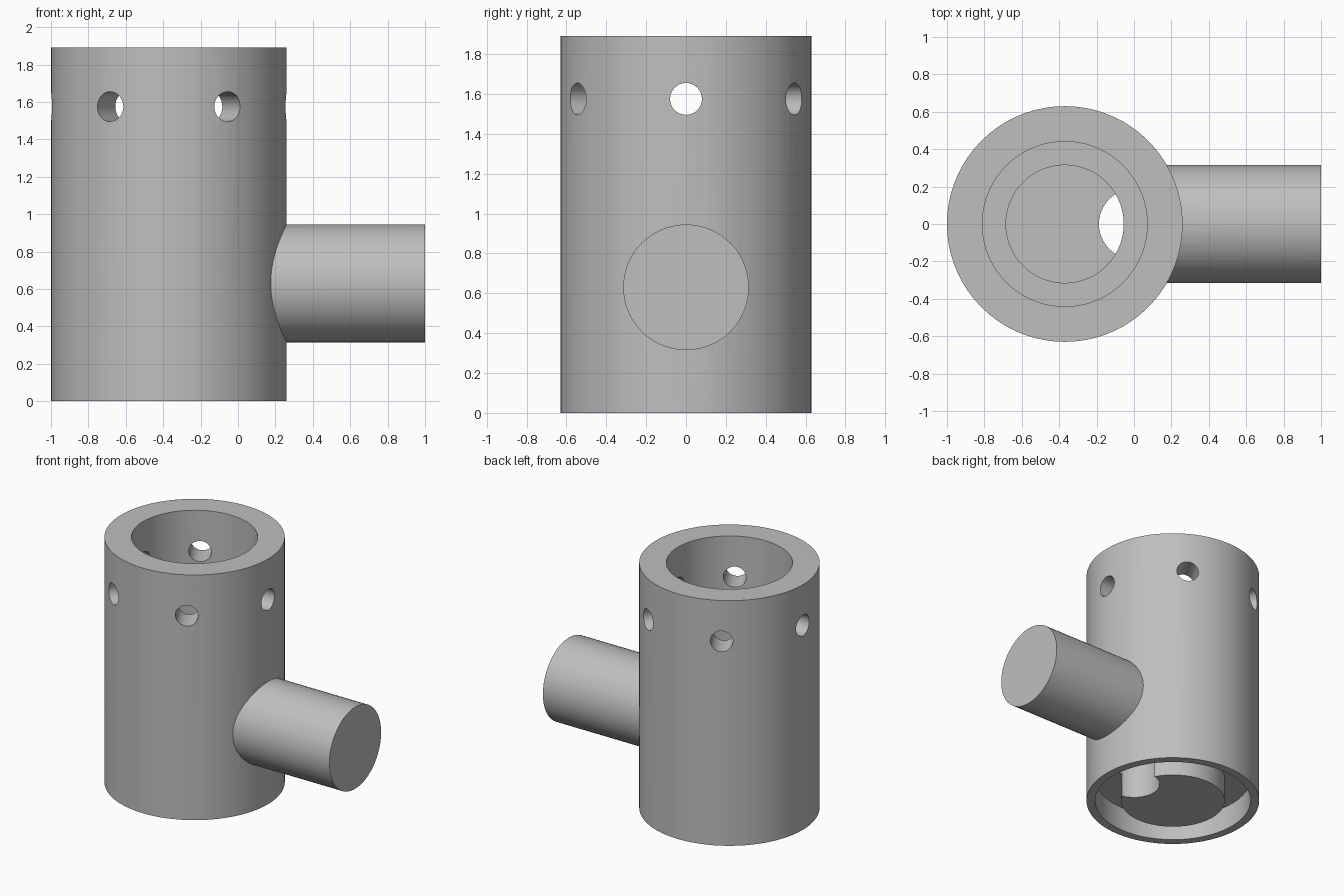
import bpy, bmesh
from math import pi, cos, sin, radians
from mathutils import Matrix, Vector

cube = bpy.data.objects.get("Cube")
if cube:
    bpy.data.objects.remove(cube, do_unlink=True)

U = 0.063            # design unit
CX = 10 * U - 1      # axis of the upright body

grey = bpy.data.materials.new("plain_grey")
grey.use_nodes = True
colour = (0.52, 0.52, 0.52, 1)
grey.diffuse_color = colour
grey.node_tree.nodes["Principled BSDF"].inputs["Base Color"].default_value = colour


def add_object(name, bm):
    bmesh.ops.recalc_face_normals(bm, faces=bm.faces)
    mesh = bpy.data.meshes.new(name)
    bm.to_mesh(mesh)
    bm.free()
    mesh.materials.append(grey)
    obj = bpy.data.objects.new(name, mesh)
    bpy.context.collection.objects.link(obj)
    return obj


def lathe(name, profile, steps):
    """Spin a (radius, height) profile around the body axis."""
    bm = bmesh.new()
    verts = [bm.verts.new((r * U, 0, z * U)) for r, z in profile]
    edges = [bm.edges.new(pair) for pair in zip(verts, verts[1:])]
    bmesh.ops.spin(bm, geom=verts + edges, cent=(0, 0, 0), axis=(0, 0, 1),
                   angle=2 * pi, steps=steps)
    bmesh.ops.remove_doubles(bm, verts=bm.verts, dist=1e-5)
    bmesh.ops.translate(bm, verts=bm.verts, vec=(CX, 0, 0))
    return add_object(name, bm)


def rod(name, start, end, radius, segments):
    """Closed cylinder between two points."""
    start, end = Vector(start), Vector(end)
    axis = end - start
    bm = bmesh.new()
    bmesh.ops.create_cone(
        bm, cap_ends=True, segments=segments, radius1=radius, radius2=radius,
        depth=axis.length,
        matrix=Matrix.Translation((start + end) / 2)
        @ axis.to_track_quat('Z', 'Y').to_matrix().to_4x4())
    return add_object(name, bm)


def combine(target, other, operation):
    """Apply a boolean and remove the helper."""
    mod = target.modifiers.new(operation, 'BOOLEAN')
    mod.operation = operation
    mod.solver = 'EXACT'
    mod.object = other
    other.hide_render = True
    bpy.context.view_layer.objects.active = target
    bpy.ops.object.modifier_apply(modifier=mod.name)
    bpy.data.objects.remove(other, do_unlink=True)


# Body: stepped bore from above, ring groove around a central boss below
body = lathe("socket_body", [
    (0, 0), (6, 0), (6, 3), (9, 3), (9, 0), (10, 0), (10, 30),
    (7, 30), (7, 20), (5, 20), (5, 6), (0, 6)], 72)

# Side peg, rooted in the wall
peg = rod("side_peg", (CX + 8 * U, 0, 10 * U), (1, 0, 10 * U), 5 * U, 72)
combine(body, peg, 'UNION')

# Six radial holes near the rim
for i in range(6):
    a = radians(60 * i)
    d = Vector((cos(a), sin(a), 0)) * U
    base = Vector((CX, 0, 25 * U))
    cutter = rod("rim_hole_cutter", base + d * 5, base + d * 12, 1.27 * U, 32)
    combine(body, cutter, 'DIFFERENCE')

# Off-centre drain from the bore floor down through the boss
drain = rod("drain_cutter", (CX + 5.9 * U, 0, -U), (CX + 5.9 * U, 0, 7 * U), 3 * U, 48)
combine(body, drain, 'DIFFERENCE')

# Smooth round walls, keep rims sharp
bpy.ops.object.select_all(action='DESELECT')
body.select_set(True)
bpy.context.view_layer.objects.active = body
bpy.ops.object.shade_smooth_by_angle(angle=radians(30))
